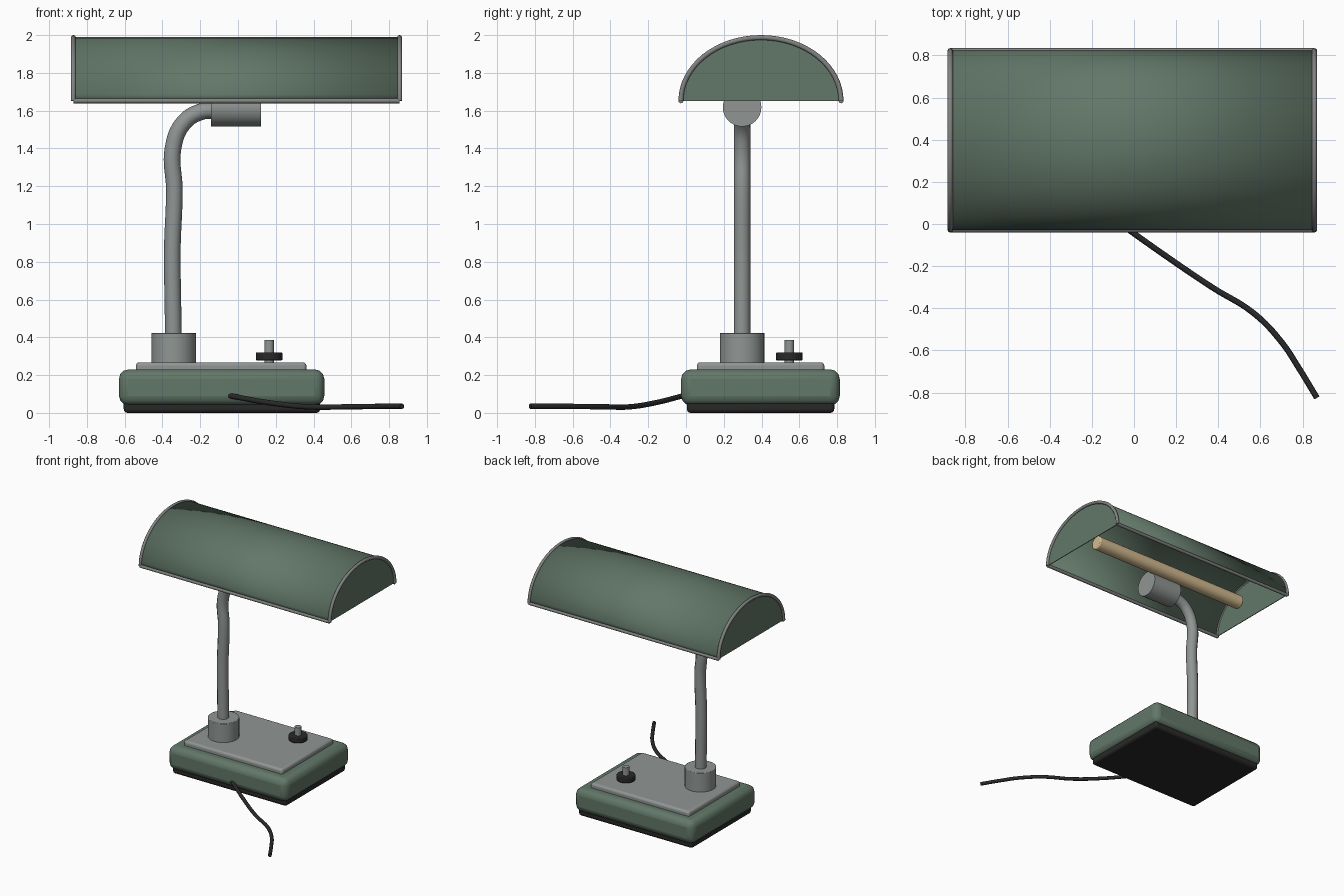
import bpy, bmesh, math
from mathutils import Matrix, Vector

old = bpy.data.objects.get("Cube")
if old:
    bpy.data.objects.remove(old, do_unlink=True)


def material(name, r, g, b):
    m = bpy.data.materials.new(name)
    m.use_nodes = True
    m.diffuse_color = (r, g, b, 1)
    node = next(n for n in m.node_tree.nodes if n.type == 'BSDF_PRINCIPLED')
    node.inputs["Base Color"].default_value = (r, g, b, 1)
    node.inputs["Roughness"].default_value = 0.6
    return m


GREEN = material("sage green enamel", 0.122, 0.185, 0.138)
METAL = material("light grey metal", 0.28, 0.305, 0.295)
TRIM = material("grey trim", 0.22, 0.225, 0.225)
BLACK = material("black rubber", 0.022, 0.022, 0.022)
CREAM = material("cream bulb glass", 0.66, 0.50, 0.28)


def add_object(name, bm, mat, bevel=0, segments=3):
    bmesh.ops.recalc_face_normals(bm, faces=bm.faces)
    mesh = bpy.data.meshes.new(name)
    bm.to_mesh(mesh)
    bm.free()
    mesh.materials.append(mat)
    ob = bpy.data.objects.new(name, mesh)
    bpy.context.collection.objects.link(ob)
    if bevel:
        mod = ob.modifiers.new("rounded edges", 'BEVEL')
        mod.width, mod.segments, mod.limit_method = bevel, segments, 'ANGLE'
    bpy.ops.object.select_all(action='DESELECT')
    ob.select_set(True)
    bpy.context.view_layer.objects.active = ob
    bpy.ops.object.shade_smooth_by_angle(angle=math.radians(35))
    return ob


def box(name, low, high, mat, bevel, segments=3):
    low, high = Vector(low), Vector(high)
    bm = bmesh.new()
    bmesh.ops.create_cube(bm, size=1)
    bmesh.ops.scale(bm, vec=high - low, verts=bm.verts)
    bmesh.ops.translate(bm, vec=(low + high) / 2, verts=bm.verts)
    return add_object(name, bm, mat, bevel, segments)


def cylinder(name, start, end, radius, mat, bevel=0, sides=32):
    start, end = Vector(start), Vector(end)
    axis = end - start
    bm = bmesh.new()
    turn = axis.to_track_quat('Z', 'Y').to_matrix().to_4x4()
    bmesh.ops.create_cone(bm, cap_ends=True, segments=sides, radius1=radius,
                          radius2=radius, depth=axis.length,
                          matrix=Matrix.Translation((start + end) / 2) @ turn)
    return add_object(name, bm, mat, bevel, 2)


def tube(name, points, radius, mat, smooth=True):
    curve = bpy.data.curves.new(name, 'CURVE')
    curve.dimensions = '3D'
    curve.bevel_depth, curve.bevel_resolution = radius, 4
    curve.use_fill_caps = True
    curve.resolution_u = 8
    spline = curve.splines.new('BEZIER' if smooth else 'POLY')
    knots = spline.bezier_points if smooth else spline.points
    knots.add(len(points) - 1)
    for knot, p in zip(knots, points):
        if smooth:
            knot.co = p
            knot.handle_left_type = knot.handle_right_type = 'AUTO'
        else:
            knot.co = (*p, 1)
    curve.materials.append(mat)
    ob = bpy.data.objects.new(name, curve)
    bpy.context.collection.objects.link(ob)
    return ob


# Base: rubber foot, enamelled body and metal top plate
box("base_foot", (-0.605, 0.005, 0), (0.435, 0.785, 0.08), BLACK, 0.02)
box("base_body", (-0.63, -0.026, 0.04), (0.457, 0.814, 0.23), GREEN, 0.05)
box("top_plate", (-0.54, 0.058, 0.2), (0.362, 0.732, 0.268), METAL, 0.018)

# Rotary switch
KX, KY = 0.165, 0.547
cylinder("switch_stem", (KX, KY, 0.25), (KX, KY, 0.386), 0.025, METAL)
cylinder("switch_knob", (KX, KY, 0.278), (KX, KY, 0.32), 0.071, BLACK, 0.006)

# Stem with its collar and the lamp holder at the top
SX, SY = -0.34, 0.297
cylinder("stem_collar", (SX, SY, 0.25), (SX, SY, 0.424), 0.118, METAL, 0.004)
tube("stem", [(x, SY, z) for x, z in (
    (SX, 0.3), (-0.345, 0.6), (-0.348, 0.85), (-0.337, 1.18), (-0.344, 1.4),
    (-0.29, 1.533), (-0.2, 1.593), (-0.1, 1.602))], 0.044, METAL)
cylinder("lamp_holder", (-0.143, SY, 1.618), (0.122, SY, 1.618), 0.102, METAL)

# Shade: half-elliptical shell
LEFT, RIGHT, CY, CZ = -0.872, 0.856, 0.397, 1.652
HALF_W, HEIGHT, STEPS = 0.424, 0.335, 32


def arch(x):
    angles = [math.pi * i / STEPS for i in range(STEPS + 1)]
    return [(x, CY - HALF_W * math.cos(a), CZ + HEIGHT * math.sin(a)) for a in angles]


bm = bmesh.new()
rows = [[bm.verts.new(p) for p in arch(x)] for x in (LEFT, RIGHT)]
for i in range(STEPS):
    bm.faces.new((rows[0][i], rows[0][i + 1], rows[1][i + 1], rows[1][i]))
shell = add_object("shade_shell", bm, GREEN)
solid = shell.modifiers.new("sheet thickness", 'SOLIDIFY')
solid.thickness, solid.offset = 0.006, 0

# End panels with tubular rims
for side, x in (("right", LEFT), ("left", RIGHT)):
    bm = bmesh.new()
    face = bm.faces.new([bm.verts.new(p) for p in arch(x)])
    grown = bmesh.ops.extrude_face_region(bm, geom=[face])["geom"]
    inward = 0.006 if x < 0 else -0.006
    bmesh.ops.translate(bm, vec=(inward, 0, 0),
                        verts=[g for g in grown if isinstance(g, bmesh.types.BMVert)])
    add_object("shade_end_" + side, bm, GREEN)
    tube("shade_rim_" + side, arch(x), 0.013, TRIM, smooth=False)

# Trim along the two lower edges
for name, y in (("front", CY - HALF_W), ("back", CY + HALF_W)):
    cylinder("shade_trim_" + name, (LEFT, y, CZ), (RIGHT, y, CZ), 0.013, TRIM, sides=16)

# Tubular bulb
cylinder("bulb", (-0.735, 0.40, 1.722), (0.72, 0.40, 1.722), 0.055, CREAM, 0.008)

# Power cable
tube("power_cable", [
    (-0.05, -0.01, 0.092), (0.17, -0.165, 0.053), (0.37, -0.3, 0.032),
    (0.57, -0.425, 0.032), (0.70, -0.56, 0.034), (0.78, -0.68, 0.035),
    (0.868, -0.825, 0.035)], 0.014, BLACK)
